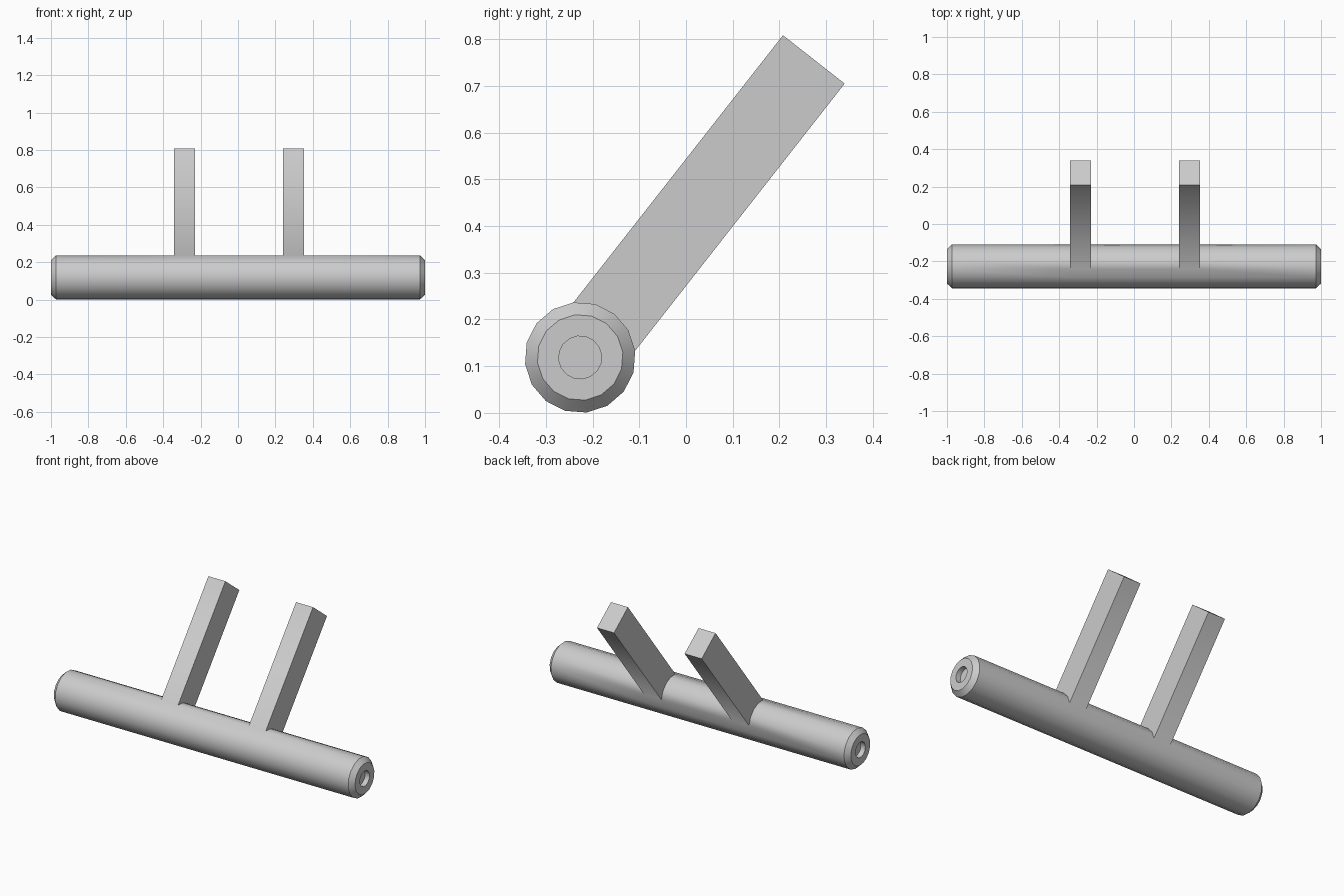
import bpy, bmesh, math

if "Cube" in bpy.data.objects:
    bpy.data.objects.remove(bpy.data.objects["Cube"])

SIDES = 16
R = 0.1187
CY, CZ = -0.2267, 0.1187
TILT = math.radians(51.9)      # lean of the arms, a rod corner lies on this line
ARM_LEN = 0.811                # from rod axis to arm tip
ARMS = [(-0.342, -0.229), (0.24, 0.353)]


def finish(name, bm, angle=35):
    bmesh.ops.recalc_face_normals(bm, faces=bm.faces)
    mesh = bpy.data.meshes.new(name)
    bm.to_mesh(mesh)
    bm.free()
    obj = bpy.data.objects.new(name, mesh)
    bpy.context.collection.objects.link(obj)
    bpy.ops.object.select_all(action='DESELECT')
    obj.select_set(True)
    bpy.context.view_layer.objects.active = obj
    bpy.ops.object.shade_smooth_by_angle(angle=math.radians(angle))
    return obj


def point(x, r, k):
    a = TILT + 2 * math.pi * k / SIDES
    return (x, CY + r * math.cos(a), CZ + r * math.sin(a))


# Rod: lathed profile with chamfered ends and a shallow round recess in each end
bm = bmesh.new()
end = [(1.0 - 0.03, 0.046), (1.0, 0.046), (1.0, 0.092), (0.973, R)]
profile = [(-x, r) for x, r in end]
profile += [(x, R) for arm in ARMS for x in arm]
profile += end[::-1]
rings = [[bm.verts.new(point(x, r, k)) for k in range(SIDES)] for x, r in profile]
for a, b in zip(rings, rings[1:]):
    for k in range(SIDES):
        n = (k + 1) % SIDES
        bm.faces.new((a[k], a[n], b[n], b[k]))
bm.faces.new(rings[0])
bm.faces.new(rings[-1])

# Arms: the four rod facets around the tilt line are drawn out into flat-topped bars
half = R * math.sin(math.pi / 4)
uy, uz = math.cos(TILT), math.sin(TILT)
tip_y, tip_z = CY + ARM_LEN * uy, CZ + ARM_LEN * uz
bm.faces.ensure_lookup_table()
for i in range(len(ARMS)):
    lo, hi = rings[4 + 2 * i], rings[5 + 2 * i]
    for k in range(-2, 2):
        f = bm.faces.get((lo[k], lo[k + 1], hi[k + 1], hi[k]))
        bm.faces.remove(f)
    tips = []
    for (x, ring) in zip(ARMS[i], (lo, hi)):
        right = bm.verts.new((x, tip_y + half * uz, tip_z - half * uy))
        left = bm.verts.new((x, tip_y - half * uz, tip_z + half * uy))
        bm.faces.new([ring[k] for k in range(-2, 3)] + [left, right])
        tips.append((right, left))
    (r0, l0), (r1, l1) = tips
    bm.faces.new((r0, l0, l1, r1))
    bm.faces.new((lo[-2], r0, r1, hi[-2]))
    bm.faces.new((lo[2], l0, l1, hi[2]))
# drop rod edges left without faces beneath the arms
bmesh.ops.delete(bm, geom=[e for e in bm.edges if not e.link_faces], context='EDGES')
finish("rod_with_arms", bm)
